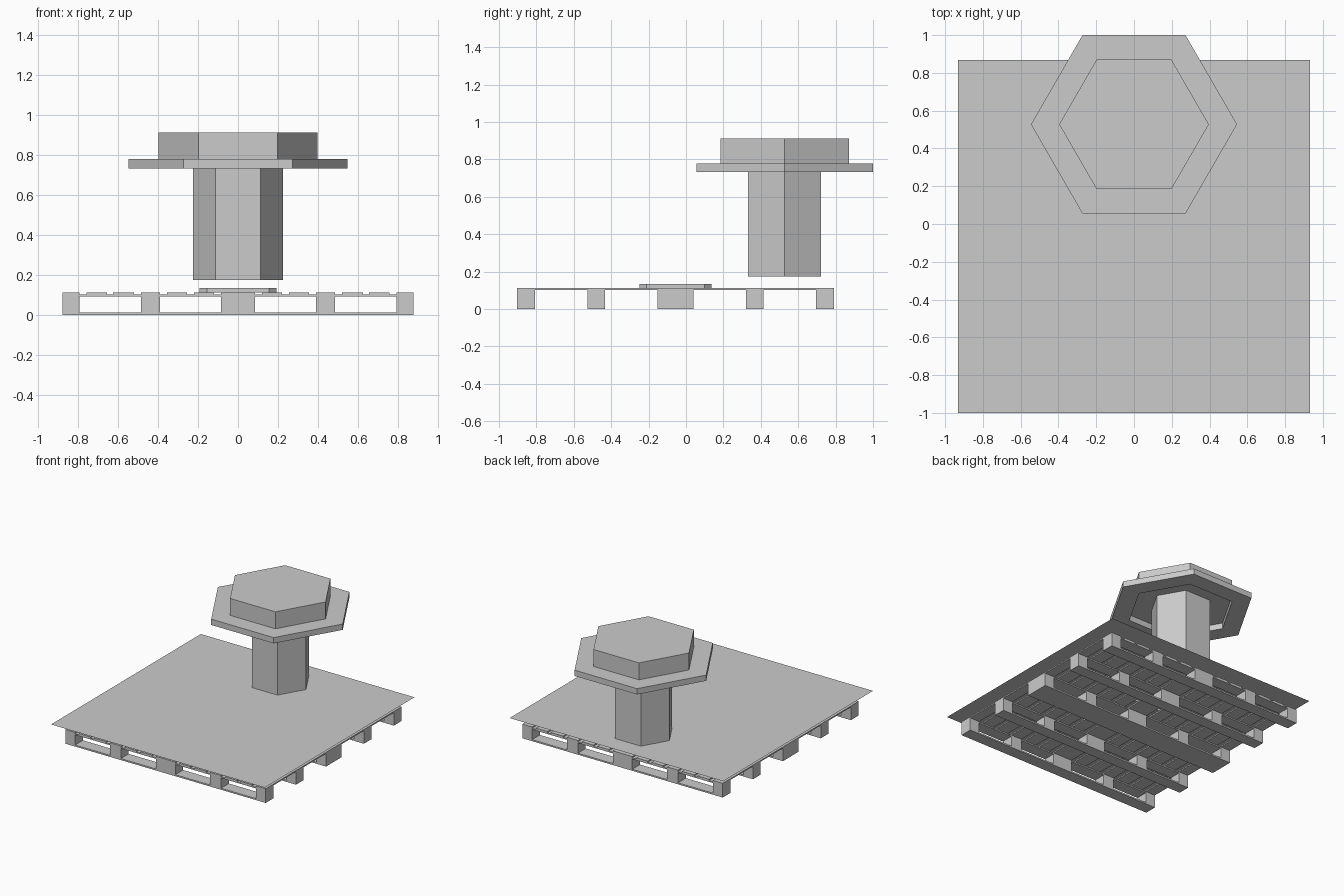
import bpy, bmesh
from math import cos, sin, pi

if "Cube" in bpy.data.objects:
    bpy.data.objects.remove(bpy.data.objects["Cube"])


def finish(bm, name):
    bmesh.ops.recalc_face_normals(bm, faces=bm.faces)
    me = bpy.data.meshes.new(name)
    bm.to_mesh(me)
    bm.free()
    ob = bpy.data.objects.new(name, me)
    bpy.context.collection.objects.link(ob)
    return ob


def boxes(name, spans):
    # one object made of several (x0, x1, y0, y1, z0, z1) boxes
    bm = bmesh.new()
    for x0, x1, y0, y1, z0, z1 in spans:
        vs = bmesh.ops.create_cube(bm, size=1)["verts"]
        bmesh.ops.scale(bm, vec=(x1 - x0, y1 - y0, z1 - z0), verts=vs)
        bmesh.ops.translate(bm, vec=((x0 + x1) / 2, (y0 + y1) / 2, (z0 + z1) / 2), verts=vs)
    return finish(bm, name)


def prism(name, pts, z0, z1, hole=None):
    # extruded outline, capped, or with a matching hole outline through it
    bm = bmesh.new()
    n = len(pts)
    loop = lambda p, z: [bm.verts.new((x, y, z)) for x, y in p]
    rings = [loop(pts, z0), loop(pts, z1)]
    if hole:
        rings += [loop(hole, z1), loop(hole, z0)]
        rings.append(rings[0])
    else:
        bm.faces.new(rings[0])
        bm.faces.new(rings[1])
    for a, b in zip(rings, rings[1:]):
        for i in range(n):
            j = (i + 1) % n
            bm.faces.new((a[i], a[j], b[j], b[i]))
    return finish(bm, name)


def hexagon(r, cy=0.5275):
    return [(r * cos(k * pi / 3), cy + r * sin(k * pi / 3)) for k in range(6)]


def mirrored(spans):
    return [(-b, -a) for a, b in spans] + spans


# Pallet layout
CY = -0.056
Y0, Y1 = -0.904, 0.792
cols = mirrored([(0.39, 0.485), (0.79, 0.875)]) + [(-0.085, 0.085)]
rows = [(CY + a, CY + b) for a, b in mirrored([(0.376, 0.47), (0.751, 0.848)]) + [(-0.096, 0.096)]]
slats = cols + mirrored([(0.12, 0.22), (0.255, 0.355), (0.52, 0.625), (0.655, 0.755)])

# Pallet: bottom boards, blocks, cross boards, deck slats
boxes("pallet_bottom_boards", [(-0.875, 0.875, *r, 0, 0.012) for r in rows])
boxes("pallet_blocks", [(*c, *r, 0.012, 0.092) for c in cols for r in rows])
boxes("pallet_cross_boards", [(-0.875, 0.875, *r, 0.092, 0.102) for r in rows])
boxes("pallet_deck_slats", [(*s, Y0, Y1, 0.102, 0.112) for s in slats])

# Corner-cut plate lying on the deck
h, k = 0.193, 0.155
prism("deck_plate", [(x, CY + y) for x, y in
      [(h, -k), (h, k), (k, h), (-k, h), (-h, k), (-h, -k), (-k, -h), (k, -h)]], 0.112, 0.135)

# Thin sheet above the pallet
bm = bmesh.new()
bm.faces.new([bm.verts.new(p + (0.173,)) for p in
              [(-0.933, -1.0), (0.933, -1.0), (0.933, 0.868), (-0.933, 0.868)]])
finish(bm, "cover_sheet")

# Hexagonal column, hollow flange and head
prism("column", hexagon(0.225), 0.175, 0.778)
prism("flange_ring", hexagon(0.5455), 0.732, 0.778, hole=hexagon(0.396))
prism("head", hexagon(0.396), 0.778, 0.912)
